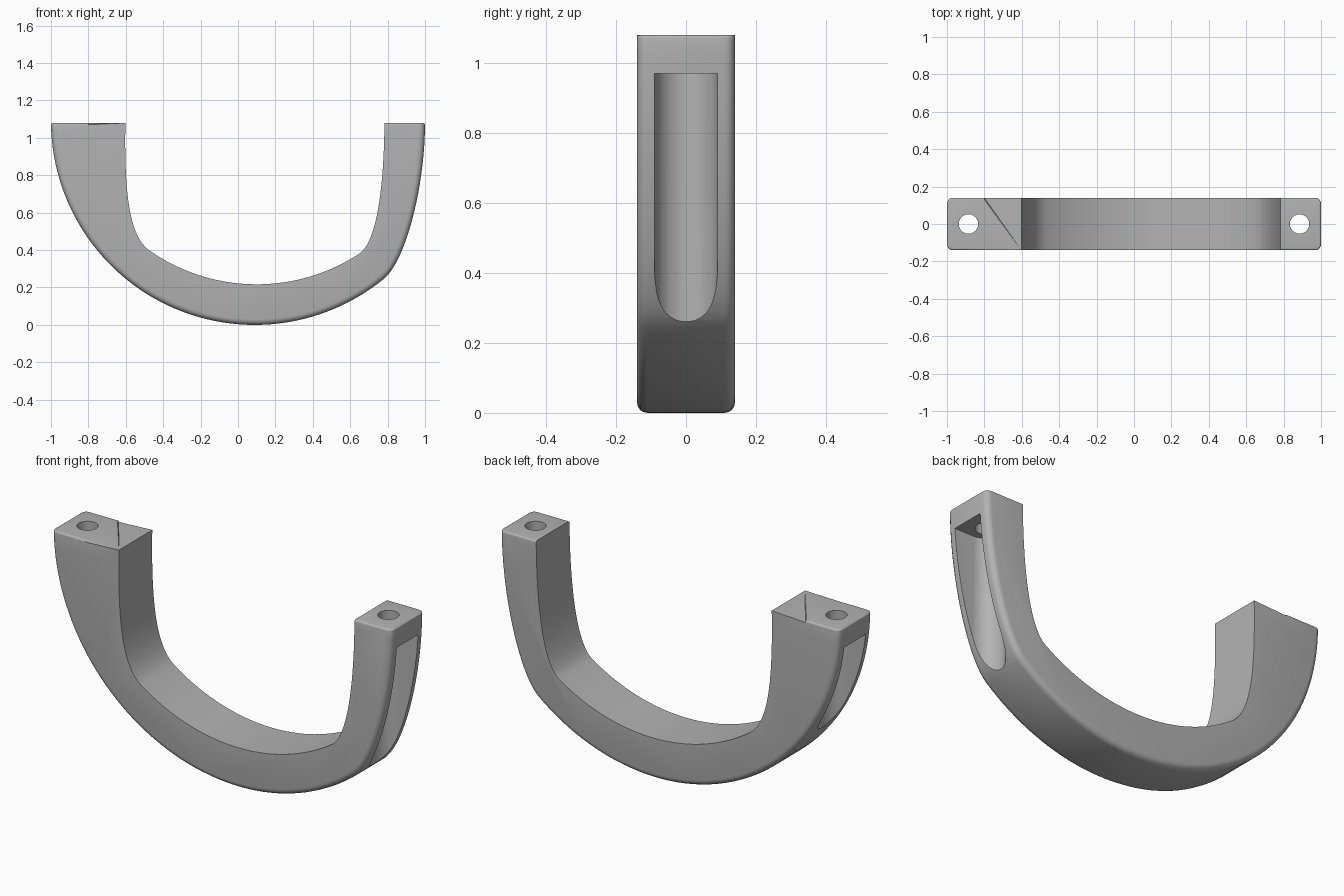
import bpy, bmesh, math
from mathutils import Vector
from mathutils.geometry import interpolate_bezier

if "Cube" in bpy.data.objects:
    bpy.data.objects.remove(bpy.data.objects["Cube"], do_unlink=True)

HALF = 0.14      # half the width of the handle
TOP = 1.08

grey = bpy.data.materials.new("plain grey")
grey.use_nodes = True
grey.diffuse_color = (0.45, 0.45, 0.45, 1)
grey.node_tree.nodes["Principled BSDF"].inputs["Base Color"].default_value = grey.diffuse_color


def arc(cx, cz, r, x0, x1, n):
    """Lower part of a circle between two x positions."""
    a0, a1 = (math.acos((x - cx) / r) for x in (x0, x1))
    angles = [a0 + (a1 - a0) * i / n for i in range(n + 1)]
    return [(cx + r * math.cos(a), cz - r * math.sin(a)) for a in angles]


def bezier(p0, p1, p2, p3, n=20):
    pts = [Vector((x, z, 0)) for x, z in (p0, p1, p2, p3)]
    return [(p.x, p.y) for p in interpolate_bezier(*pts, n)]


def prism(name, points, direction):
    """Extrude a flat outline along a direction."""
    bm = bmesh.new()
    face = bm.faces.new([bm.verts.new(p) for p in points])
    result = bmesh.ops.extrude_face_region(bm, geom=[face])
    new = [g for g in result["geom"] if isinstance(g, bmesh.types.BMVert)]
    bmesh.ops.translate(bm, verts=new, vec=direction)
    bmesh.ops.recalc_face_normals(bm, faces=bm.faces)
    mesh = bpy.data.meshes.new(name)
    bm.to_mesh(mesh)
    bm.free()
    obj = bpy.data.objects.new(name, mesh)
    bpy.context.collection.objects.link(obj)
    mesh.materials.append(grey)
    return obj


# Side outline: outer sweep, then inner sweep back
outer = arc(0.09, 1.09, 1.09, -0.9999, 0.78, 56)
outer[0] = (-1, TOP)
outer += bezier((0.78, 0.246), (0.9, 0.345), (1.0, 0.75), (1, TOP))[1:]
inner = bezier((0.783, TOP), (0.78, 0.7), (0.735, 0.44), (0.65, 0.382))
inner += arc(0.1, 1.217, 1.0, 0.65, -0.47, 36)[1:]
inner += bezier((-0.47, 0.395), (-0.57, 0.465), (-0.61, 0.65), (-0.602, TOP))[1:]
outline = outer + inner + [(-0.8, TOP)]
handle = prism("handle", [(x, -HALF, z) for x, z in outline], (0, 2 * HALF, 0))

# Round the outer sweep, then the rims of the two mounting ends
bm = bmesh.new()
bm.from_mesh(handle.data)
rim = {(round(x, 4), round(z, 4)) for x, z in outer}


def on_outer(v):
    return (round(v.co.x, 4), round(v.co.z, 4)) in rim


def round_edges(edges, width):
    bmesh.ops.bevel(bm, geom=edges, offset=width, segments=4, profile=0.5,
                    affect="EDGES", clamp_overlap=False)


round_edges([e for e in bm.edges if all(on_outer(v) for v in e.verts)
             and abs(e.verts[0].co.y - e.verts[1].co.y) < 0.001], 0.03)


def on_end_rim(e):
    mid = (e.verts[0].co + e.verts[1].co) / 2
    flat = all(abs(v.co.z - TOP) < 0.001 for v in e.verts)
    inside = -0.801 < mid.x < 0.784 and (abs(mid.y) < 0.1 or mid.x < 0)
    return flat and not inside


round_edges([e for e in bm.edges if on_end_rim(e)], 0.01)
bmesh.ops.recalc_face_normals(bm, faces=bm.faces)
bm.to_mesh(handle.data)
bm.free()

# Cut a round-backed slot and a screw hole at each end
cutters = []
for side, word in ((1, "left"), (-1, "right")):
    cx = 0.885 * side
    turn = [math.pi * i / 24 for i in range(25)]
    slot = [(cx - side * 0.09 * math.sin(a), 0.09 * math.cos(a), 0.1) for a in turn]
    slot += [(1.2 * side, -0.09, 0.1), (1.2 * side, 0.09, 0.1)]
    cutters.append(prism(word + "_slot_cutter", slot, (0, 0, 0.87)))
    hole = [(cx + 0.052 * math.cos(2 * a), 0.052 * math.sin(2 * a), 0.9) for a in turn[:-1]]
    cutters.append(prism(word + "_hole_cutter", hole, (0, 0, 0.3)))

for cutter in cutters:
    mod = handle.modifiers.new(cutter.name, "BOOLEAN")
    mod.operation = "DIFFERENCE"
    mod.solver = "EXACT"
    mod.object = cutter
bpy.ops.object.select_all(action="DESELECT")
bpy.context.view_layer.objects.active = handle
handle.select_set(True)
for cutter in cutters:
    bpy.ops.object.modifier_apply(modifier=cutter.name)
for cutter in cutters:
    bpy.data.objects.remove(cutter, do_unlink=True)
bpy.ops.object.shade_smooth_by_angle(angle=math.radians(32))
